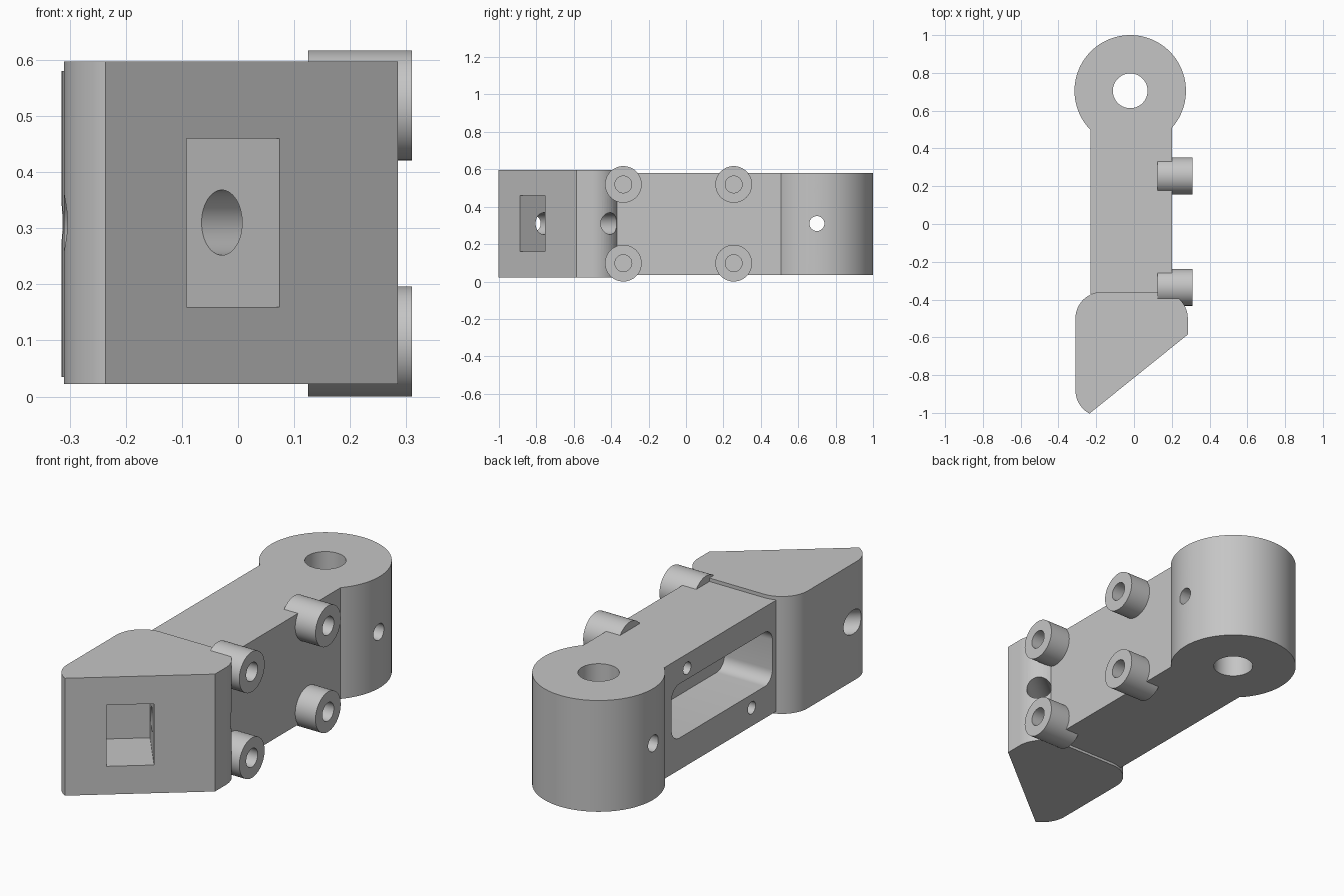
import bpy, bmesh, math
from mathutils import Matrix, Vector

if "Cube" in bpy.data.objects:
    bpy.data.objects.remove(bpy.data.objects["Cube"], do_unlink=True)

grey = bpy.data.materials.new("light_grey_metal")
grey.use_nodes = True
colour = (0.56, 0.56, 0.56, 1)
grey.diffuse_color = colour
grey.node_tree.nodes["Principled BSDF"].inputs["Base Color"].default_value = colour


def make(name, bm):
    bmesh.ops.recalc_face_normals(bm, faces=bm.faces)
    mesh = bpy.data.meshes.new(name)
    bm.to_mesh(mesh)
    bm.free()
    mesh.materials.append(grey)
    obj = bpy.data.objects.new(name, mesh)
    bpy.context.collection.objects.link(obj)
    return obj


def prism(name, outline, low, high):
    bm = bmesh.new()
    face = bm.faces.new([bm.verts.new((x, y, low)) for x, y in outline])
    top = bmesh.ops.extrude_face_region(bm, geom=[face])["geom"]
    verts = [v for v in top if isinstance(v, bmesh.types.BMVert)]
    bmesh.ops.translate(bm, verts=verts, vec=(0, 0, high - low))
    return make(name, bm)


def cylinder(name, start, end, radius, sides=64):
    start, end = Vector(start), Vector(end)
    axis = end - start
    turn = axis.to_track_quat('Z', 'Y').to_matrix().to_4x4()
    bm = bmesh.new()
    bmesh.ops.create_cone(bm, cap_ends=True, segments=sides, radius1=radius, radius2=radius,
                          depth=axis.length, matrix=Matrix.Translation((start + end) / 2) @ turn)
    return make(name, bm)


def box(name, centre, size, angle=0, rounding=0):
    bm = bmesh.new()
    bmesh.ops.create_cube(bm, size=1, matrix=Matrix.Diagonal((*size, 1)))
    if rounding:
        along_x = [e for e in bm.edges if abs(e.verts[0].co.x - e.verts[1].co.x) > 1e-4]
        bmesh.ops.bevel(bm, geom=along_x, offset=rounding, segments=10, profile=0.5, affect='EDGES')
    bm.transform(Matrix.Translation(centre) @ Matrix.Rotation(angle, 4, 'Z'))
    return make(name, bm)


def combine(target, others, operation):
    for other in others:
        mod = target.modifiers.new(operation.lower(), 'BOOLEAN')
        mod.operation, mod.solver, mod.object = operation, 'EXACT', other
        bpy.context.view_layer.objects.active = target
        bpy.ops.object.modifier_apply(modifier=mod.name)


def arc(cx, cy, radius, first, last, steps=14):
    angles = [math.radians(first + (last - first) * i / steps) for i in range(steps + 1)]
    return [(cx + radius * math.cos(a), cy + radius * math.sin(a)) for a in angles]


# Arm with a round eye at its back end
low, high, middle = 0.035, 0.58, 0.31
eye_x, eye_y = -0.02, 0.705
arm = prism("arm", [(-0.23, -0.37), (0.2, -0.37), (0.2, eye_y), (-0.23, eye_y)], low, high)
eye = cylinder("eye", (eye_x, eye_y, low), (eye_x, eye_y, high), 0.295, 128)
combine(arm, [eye], 'UNION')

# Wedge head with rounded corners and a slanted front
r = 0.14
outline = (arc(0.145, -0.5, r, 0, 90) + arc(-0.17, -0.5, r, 90, 180)
           + arc(-0.17, -0.88, r, 180, 242) + [(0.285, -0.585)])
head = prism("wedge_head", outline, 0.022, 0.597)

# Four hollow bosses on the side of the arm
bosses, boss_holes = [], []
for y in (-0.335, 0.255):
    for z in (0.098, 0.519):
        bosses.append(cylinder("boss", (0.125, y, z), (0.31, y, z), 0.098))
        boss_holes.append(cylinder("boss_hole", (0.14, y, z), (0.4, y, z), 0.045, 40))

# Eye bore, cross hole, side window and two screw holes
arm_cuts = [
    cylinder("eye_bore", (eye_x, eye_y, -0.2), (eye_x, eye_y, 0.8), 0.092, 80),
    cylinder("cross_hole", (-0.5, 0.7, middle), (0.5, 0.7, middle), 0.04, 40),
    box("side_window", (-0.13, 0.05, 0.323), (0.72 - 0.2, 0.78, 0.265), rounding=0.06),
    cylinder("screw_hole_top", (-0.4, 0.32, 0.51), (-0.12, 0.32, 0.51), 0.03, 32),
    cylinder("screw_hole_low", (-0.4, -0.18, 0.125), (-0.12, -0.18, 0.125), 0.03, 32),
]
# window floor sits a little over halfway into the arm
arm_cuts[2].data.transform(Matrix.Translation((-0.1, 0, 0)))

# Slanted pocket in the head and a pin hole running along the slant
slant = math.atan2(0.415, 0.52)
along = Vector((math.cos(slant), math.sin(slant), 0))
inward = Vector((-along.y, along.x, 0))
mouth = Vector((-0.01, -0.82, middle))
depth, extra = 0.285, 0.1
pocket = box("pocket", mouth + inward * (depth - extra) / 2,
             (0.212, depth + extra, 0.3), angle=slant)
pin = mouth + inward * 0.163
pin_hole = cylinder("pin_hole", pin - along * 0.7, pin + along * 0.7, 0.058, 56)

combine(arm, arm_cuts + boss_holes, 'DIFFERENCE')
combine(head, [pocket, pin_hole] + boss_holes, 'DIFFERENCE')
for boss, hole in zip(bosses, boss_holes):
    combine(boss, [hole], 'DIFFERENCE')

for helper in [eye, pocket, pin_hole] + arm_cuts + boss_holes:
    bpy.data.objects.remove(helper, do_unlink=True)

# Smooth the curved walls and keep the edges crisp
bpy.ops.object.select_all(action='DESELECT')
for part in [arm, head] + bosses:
    part.select_set(True)
bpy.context.view_layer.objects.active = arm
bpy.ops.object.shade_smooth_by_angle(angle=math.radians(30))
